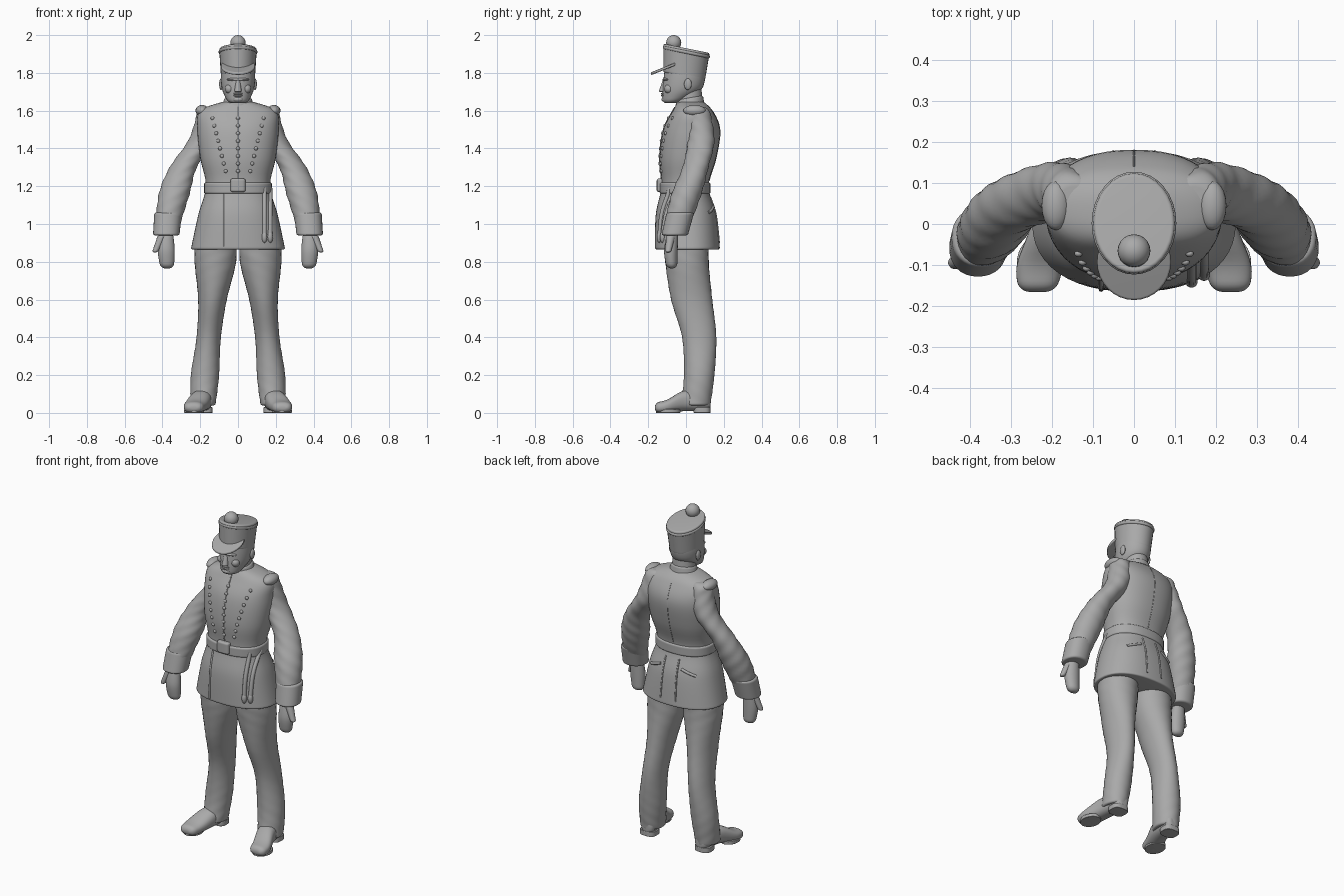
import bpy, bmesh, math
from mathutils import Vector
from mathutils.bvhtree import BVHTree

if "Cube" in bpy.data.objects:
    bpy.data.objects.remove(bpy.data.objects["Cube"])

SHADE = (0.4, 0.4, 0.4, 1)
grey = bpy.data.materials.new("plain grey")
grey.use_nodes = True
grey.diffuse_color = SHADE
grey.node_tree.nodes["Principled BSDF"].inputs["Base Color"].default_value = SHADE


def add_object(name, data, mirror):
    """Link the part, colour it and optionally mirror it across the body."""
    data.materials.append(grey)
    part = bpy.data.objects.new(name, data)
    bpy.context.collection.objects.link(part)
    if mirror:
        part.modifiers.new("mirror", "MIRROR").use_mirror_merge = False
    return part


def add_mesh(name, bm, mirror):
    bmesh.ops.recalc_face_normals(bm, faces=bm.faces)
    mesh = bpy.data.meshes.new(name)
    bm.to_mesh(mesh)
    bm.free()
    for polygon in mesh.polygons:
        polygon.use_smooth = True
    mesh.set_sharp_from_angle(angle=math.radians(50))
    return add_object(name, mesh, mirror)


def spline_ring(rings, t):
    """Smoothly interpolate the ring list at a fraction t of its length."""
    last = len(rings) - 1
    i = min(int(t * last), last - 1)
    u = t * last - i
    before, start, end, after = (rings[min(max(k, 0), last)] for k in range(i - 1, i + 3))
    result = []
    for a, b, c, d in zip(before, start, end, after):
        result.append(b + u / 2 * (c - a + u * (2 * a - 5 * b + 4 * c - d + u * (3 * (b - c) + d - a))))
    return result


def signed_power(value, exponent):
    return math.copysign(abs(value) ** exponent, value)


def loft(name, rings, edge=.01, mirror=False, power=2, tilt=0, folds=0, along_y=False, sides=32, steps=26):
    """Skin boxes of (height, x low, x high, y low, y high) with rounded ends."""
    bm = bmesh.new()
    loops = []
    for step in range(steps + 1):
        h, x0, x1, y0, y1 = spline_ring(rings, (1 - math.cos(math.pi * step / steps)) / 2)
        # Shrink the ring along a quarter circle close to either end
        depth = min(edge, abs(h - rings[0][0]), abs(h - rings[-1][0]))
        inset = edge - math.sqrt(max(edge ** 2 - (edge - depth) ** 2, 0))
        loop = []
        for side in range(sides):
            angle = math.tau * side / sides
            crease = 1 + folds * math.sin(3 * angle + 40 * h) * math.sin(angle + 50 * h)
            dx = signed_power(math.cos(angle), 2 / power) * ((x1 - x0) / 2 - inset) * crease
            dy = signed_power(math.sin(angle), 2 / power) * ((y1 - y0) / 2 - inset) * crease
            x, y, z = (x0 + x1) / 2 + dx, (y0 + y1) / 2 + dy, h + tilt * dy
            loop.append(bm.verts.new((x, z, y) if along_y else (x, y, z)))
        loops.append(loop)
    for lower, upper in zip(loops, loops[1:]):
        for side in range(sides):
            following = (side + 1) % sides
            bm.faces.new((lower[side], lower[following], upper[following], upper[side]))
    bm.faces.new(loops[0])
    bm.faces.new(loops[-1])
    return add_mesh(name, bm, mirror)


def body(name, rows, **options):
    """Loft centred on the body from (height, half width, front, back)."""
    return loft(name, [(h, -w, w, front, back) for h, w, front, back in rows], **options)


def limb(name, rows, flat=1, **options):
    """Mirrored loft from (height, x, y, radius), flattened front to back."""
    boxes = [(h, x - r, x + r, y - r * flat, y + r * flat) for h, x, y, r in rows]
    return loft(name, boxes, mirror=True, **options)


def ball(name, centre, size, mirror=False):
    bm = bmesh.new()
    bmesh.ops.create_uvsphere(bm, u_segments=20, v_segments=12, radius=1)
    bmesh.ops.scale(bm, vec=size, verts=bm.verts)
    bmesh.ops.translate(bm, vec=centre, verts=bm.verts)
    return add_mesh(name, bm, mirror)


# Coat with a flared skirt, belt, buckle and collar
coat = body("coat", [
    (.865, .25, -.165, .18), (1.05, .21, -.16, .16), (1.2, .17, -.13, .12), (1.35, .2, -.14, .16),
    (1.5, .215, -.12, .18), (1.6, .2, -.07, .14), (1.65, .07, -.04, .09)], power=2.3, steps=50, sides=48)
body("belt", [(1.16, .18, -.14, .13), (1.22, .18, -.14, .13)], power=2.3)
body("buckle", [(1.17, .04, -.155, -.1), (1.24, .04, -.155, -.1)], power=4)
body("collar", [(1.61, .09, -.06, .1), (1.67, .07, -.05, .09)], tilt=.15)

# Head and face
body("neck", [(1.6, .07, -.05, .09), (1.75, .06, -.05, .08)])
body("head", [(1.64, .05, -.125, -.03), (1.7, .08, -.125, .07), (1.76, .09, -.12, .1),
              (1.84, .09, -.11, .1)], edge=.02)
body("nose", [(1.7, .02, -.145, -.1), (1.77, .01, -.12, -.1)], edge=.005)
ball("brow", (0, -.1, 1.765), (.06, .025, .01))
for name, height in (("upper_lip", 1.69), ("lower_lip", 1.68)):
    ball(name, (0, -.12, height), (.025, .012, .006))
ball("chin", (0, -.11, 1.66), (.03, .02, .015))
ball("cheek", (.045, -.09, 1.715), (.025, .025, .025), mirror=True)
ball("ear", (.09, .01, 1.74), (.01, .02, .03), mirror=True)

# Tall cap with peak, rim and pompom
body("cap", [(1.78, .09, -.12, .1), (1.93, .1, -.12, .125)], tilt=-.2)
body("cap_rim", [(1.9, .103, -.123, .127), (1.92, .103, -.123, .127)], tilt=-.2)
body("cap_peak", [(1.825, .09, -.185, 0), (1.84, .09, -.185, 0)], tilt=.4, edge=.005)
ball("pompom", (0, -.065, 1.96), (.04, .04, .04))

# Sleeves, cuffs and hands
limb("sleeve", [(1.62, .15, .06, .06), (1.45, .19, .08, .07), (1.3, .29, .05, .07),
                (1.15, .34, 0, .08), (.95, .38, -.06, .06)], edge=.03, folds=.05, steps=50)
limb("cuff", [(1.06, .37, -.03, .073), (.94, .38, -.06, .07)], power=2.2)
limb("hand", [(.96, .38, -.07, .035), (.86, .38, -.08, .045), (.765, .375, -.075, .035)], flat=.8, edge=.025)
limb("thumb", [(.94, .4, -.08, .025), (.85, .44, -.095, .015)])

# Trousers
loft("trouser_leg", [
    (.95, .01, .23, -.12, .12), (.8, .01, .23, -.11, .12), (.6, .06, .21, -.08, .14),
    (.4, .09, .22, -.02, .16), (.2, .1, .25, -.01, .15), (.04, .12, .25, -.03, .13)],
    mirror=True, folds=.02, steps=50)

# Shoes skinned from heel to toe, with heel and sole blocks
loft("shoe", [(.13, .14, .22, .01, .1), (0, .14, .25, .01, .12), (-.1, .17, .285, 0, .07),
              (-.165, .19, .28, 0, .055)], edge=.025, mirror=True, power=2.4, along_y=True)
loft("shoe_heel", [(0, .135, .235, .04, .13), (.03, .135, .235, .04, .13)], edge=.003, mirror=True, power=3)
loft("shoe_sole", [(0, .18, .285, -.16, -.03), (.02, .18, .285, -.16, -.03)], edge=.003, mirror=True)

# Coat trim is dropped onto the coat surface
bpy.context.view_layer.update()
surface = BVHTree.FromObject(coat, bpy.context.evaluated_depsgraph_get())
FRONT, BACK = -1, 1


def on_coat(x, z, facing=FRONT):
    return surface.ray_cast(Vector((x, facing, z)), Vector((0, -facing, 0)))[0]


def trim(name, start, end, radius, facing=FRONT, mirror=False):
    """Raised cord following the coat between two (x, z) points."""
    curve = bpy.data.curves.new(name, "CURVE")
    curve.dimensions = "3D"
    curve.bevel_depth = radius
    curve.use_fill_caps = True
    spline = curve.splines.new("POLY")
    spline.points.add(11)
    for index, point in enumerate(spline.points):
        x, z = Vector(start).lerp(Vector(end), index / 11)
        point.co = (*on_coat(x, z, facing), 1)
    add_object(name, curve, mirror)


# Three rows of buttons closing toward the waist
for row in range(8):
    height = 1.56 - .04 * row
    ball("middle_button", on_coat(0, height), (.01, .007, .01))
    ball("side_button", on_coat(.135 - .01 * row, height), (.01, .008, .01), mirror=True)

# Seams, pleats and pocket flaps
trim("front_seam", (0, 1.62), (0, 1.23), .003)
trim("skirt_edge", (-.08, 1.16), (-.08, .88), .006)
trim("back_seam", (0, 1.6), (0, 1.23), .002, BACK)
trim("back_pleat", (.045, 1.14), (.05, .9), .005, BACK, mirror=True)
trim("pocket_flap", (.07, 1.09), (.15, 1.06), .008, BACK, mirror=True)

# Hanging sash and shoulder rolls
for x in (.14, .17):
    trim("sash_cord", (x, 1.19), (x, .93), .012)
    ball("sash_tassel", on_coat(x, .93), (.015, .015, .03))
ball("shoulder_roll", (.19, .045, 1.6), (.035, .06, .03), mirror=True)
